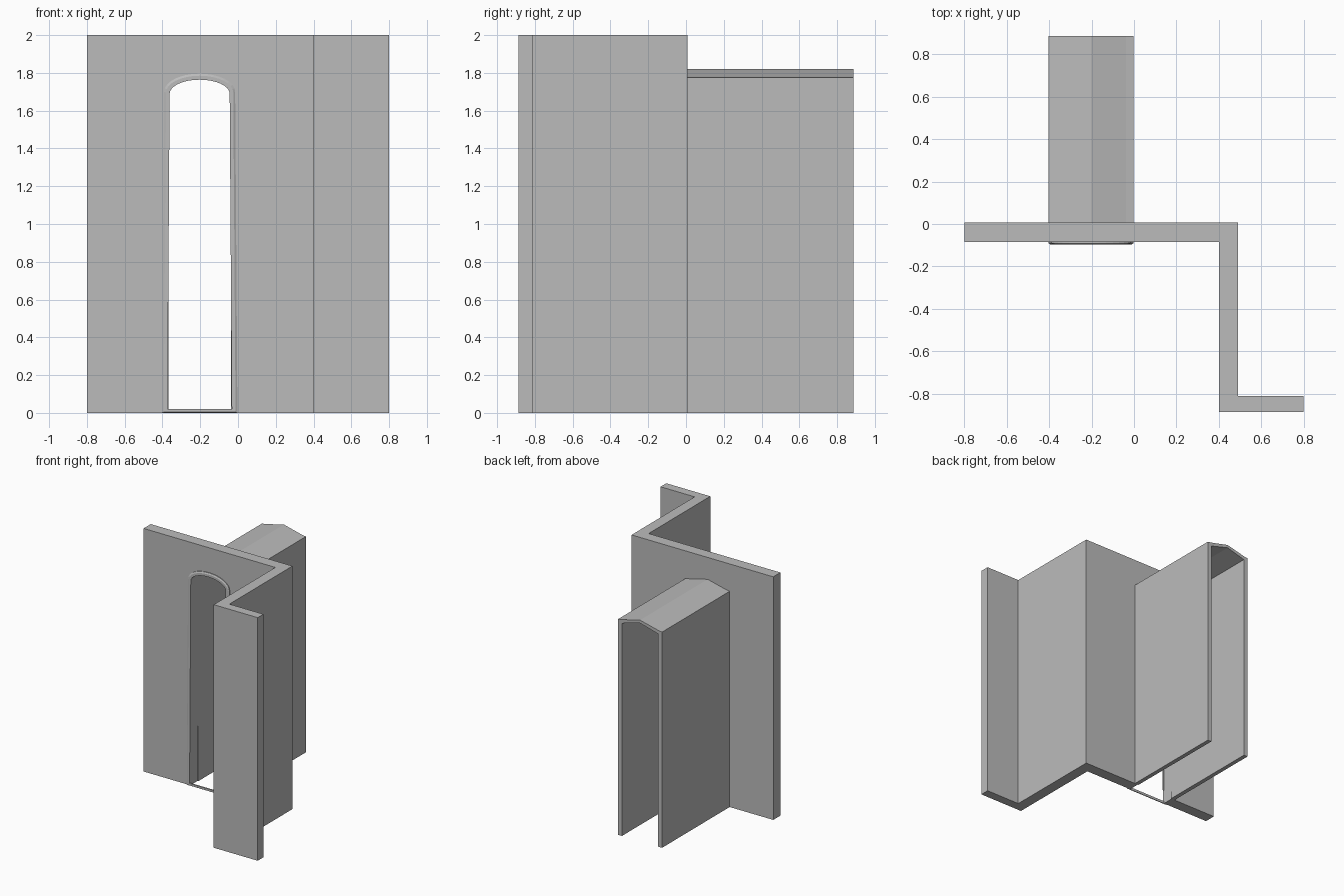
import bpy, bmesh, math

old = bpy.data.objects.get("Cube")
if old:
    bpy.data.objects.remove(old, do_unlink=True)

grey = bpy.data.materials.new("plain grey")
grey.use_nodes = True
grey.diffuse_color = (0.5, 0.5, 0.5, 1)
grey.node_tree.nodes["Principled BSDF"].inputs["Base Color"].default_value = (0.5, 0.5, 0.5, 1)

CX = -0.203      # doorway centre line
FRONT = -0.085   # front of the main wall
BACK = 0.008     # rear of the main wall
END = 0.887      # depth limit at both ends


def finish(name, bm):
    bmesh.ops.recalc_face_normals(bm, faces=bm.faces)
    mesh = bpy.data.meshes.new(name)
    bm.to_mesh(mesh)
    bm.free()
    mesh.materials.append(grey)
    obj = bpy.data.objects.new(name, mesh)
    bpy.context.collection.objects.link(obj)
    return obj


def extrude(name, points, offset):
    """Solid from a planar outline pushed along an offset."""
    bm = bmesh.new()
    face = bm.faces.new([bm.verts.new(p) for p in points])
    res = bmesh.ops.extrude_face_region(bm, geom=[face], use_keep_orig=True)
    top = [v for v in res["geom"] if isinstance(v, bmesh.types.BMVert)]
    bmesh.ops.translate(bm, verts=top, vec=offset)
    return finish(name, bm)


def arch(y, base, spring, z0, z1, rise, steps=16):
    """Tapered doorway outline with an elliptical head."""
    pts = [(CX + base, y, z0)]
    for i in range(steps + 1):
        a = math.pi * i / steps
        pts.append((CX + spring * math.cos(a), y, z1 + rise * math.sin(a)))
    return pts + [(CX - base, y, z0)]


# Stepped wall: plan outline raised to full height
plan = [(-0.8, BACK), (-0.8, FRONT), (0.4, FRONT), (0.4, -END),
        (0.8, -END), (0.8, -0.812), (0.49, -0.812), (0.49, BACK)]
wall = extrude("stepped_wall", [(x, y, 0) for x, y in plan], (0, 0, 2))

# Doorway cut through the wall
cutter = extrude("doorway_cutter", arch(-0.2, 0.172, 0.161, -0.01, 1.69, 0.076), (0, 0.4, 0))
cutter.hide_render = True
cutter.hide_viewport = True
cutter.display_type = 'WIRE'
cut = wall.modifiers.new("doorway", 'BOOLEAN')
cut.operation = 'DIFFERENCE'
cut.solver = 'EXACT'
cut.object = cutter

# Door frame: closed loft with a chamfered outer edge and a thin sill
rings = [arch(FRONT, 0.2, 0.188, 0, 1.7, 0.096),
         arch(FRONT - 0.006, 0.2, 0.188, 0, 1.7, 0.096),
         arch(FRONT - 0.012, 0.19, 0.178, 0.004, 1.696, 0.089),
         arch(FRONT - 0.012, 0.17, 0.159, 0.02, 1.69, 0.074),
         arch(FRONT, 0.17, 0.159, 0.02, 1.69, 0.074)]
bm = bmesh.new()
loops = [[bm.verts.new(p) for p in ring] for ring in rings]
n = len(loops[0])
for k, ring in enumerate(loops):
    nxt = loops[(k + 1) % len(loops)]
    for i in range(n):
        j = (i + 1) % n
        bm.faces.new((ring[i], ring[j], nxt[j], nxt[i]))
finish("door_frame", bm)

# Passage behind the doorway: two side walls under a shallow gabled roof
half = [(0.2, 0), (0.2, 1.775), (0.165, 1.78), (0, 1.82)]
inner = [(0, 1.795), (0.165, 1.75), (0.165, 0)]
right = half + inner
left = [(-x, z) for x, z in reversed(right) if x > 0]
section = half + [(-x, z) for x, z in reversed(half[:-1])]
section += [(-x, z) for x, z in reversed(inner)] + inner[1:]
extrude("passage", [(CX + x, BACK, z) for x, z in section], (0, END - BACK, 0))
